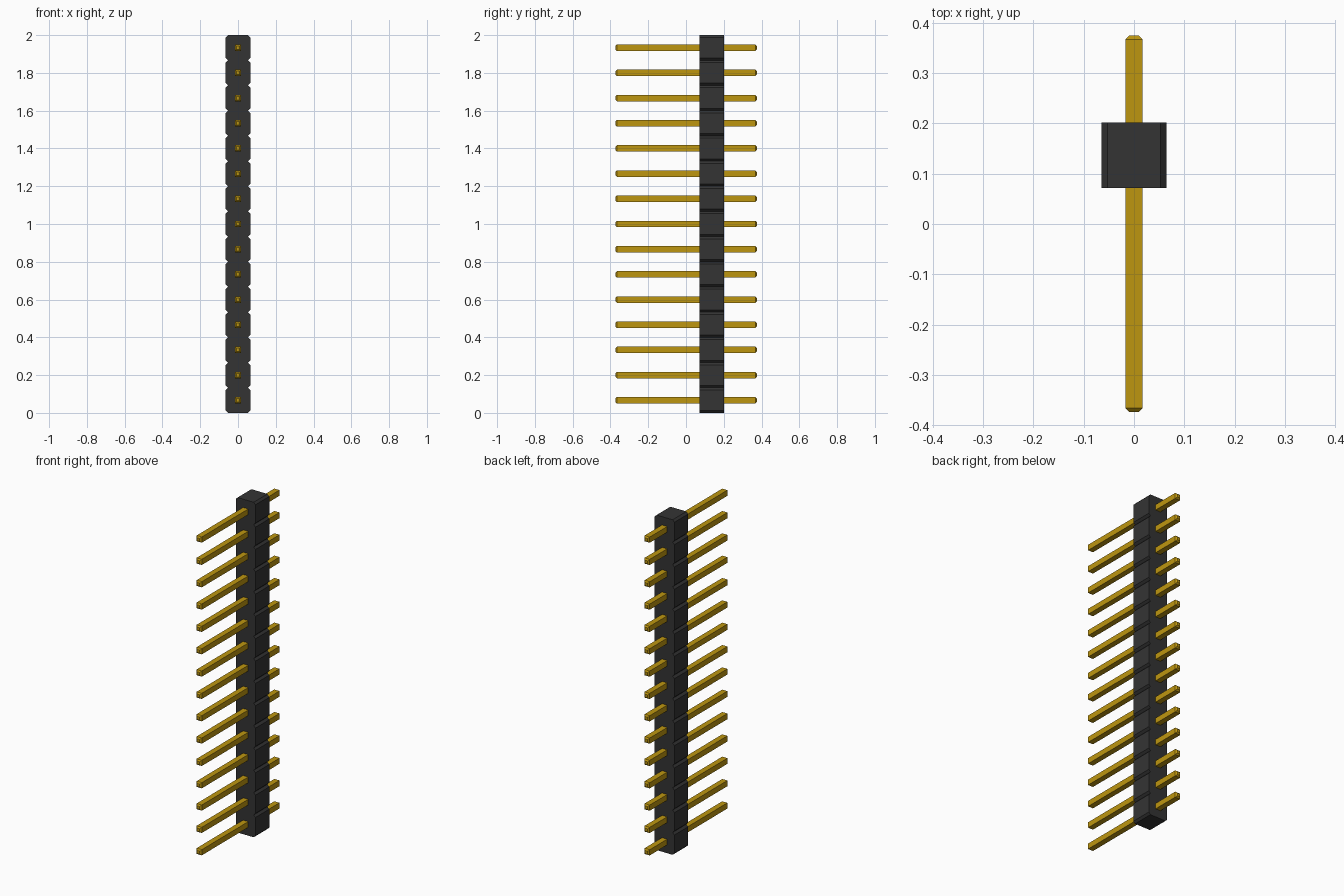
import bpy
import bmesh

cube = bpy.data.objects.get("Cube")
if cube:
    bpy.data.objects.remove(cube, do_unlink=True)

COUNT = 15
PITCH = 2.0 / COUNT


def material(name, color, roughness):
    mat = bpy.data.materials.new(name)
    mat.use_nodes = True
    mat.diffuse_color = color
    shader = mat.node_tree.nodes["Principled BSDF"]
    shader.inputs["Base Color"].default_value = color
    shader.inputs["Roughness"].default_value = roughness
    return mat


def loft(name, rings, mat):
    """Join matching rings of points with side faces and cap both ends."""
    bm = bmesh.new()
    loops = [[bm.verts.new(p) for p in ring] for ring in rings]
    for a, b in zip(loops, loops[1:]):
        for i in range(len(a)):
            j = (i + 1) % len(a)
            bm.faces.new((a[i], a[j], b[j], b[i]))
    bm.faces.new(loops[0])
    bm.faces.new(loops[-1])
    bmesh.ops.recalc_face_normals(bm, faces=bm.faces)
    mesh = bpy.data.meshes.new(name)
    bm.to_mesh(mesh)
    bm.free()
    mesh.materials.append(mat)
    obj = bpy.data.objects.new(name, mesh)
    bpy.context.collection.objects.link(obj)
    return obj


plastic = material("black plastic", (0.034, 0.034, 0.034, 1), 0.6)
gold = material("gold metal", (0.515, 0.305, 0.005, 1), 0.35)

# Housing: chamfered blocks stacked into one notched strip
half, chamfer = 0.065, 0.012
right_edge = []
for i in range(COUNT):
    low, high = i * PITCH, (i + 1) * PITCH
    if i == 0:
        right_edge.append((half - chamfer, low))
    right_edge += [(half, low + chamfer), (half, high - chamfer),
                   (half - chamfer, high)]
outline = right_edge + [(-x, z) for x, z in reversed(right_edge)]
loft("housing", [[(x, y, z) for x, z in outline] for y in (0.072, 0.202)], plastic)

# Pins: square bars with tapered tips
pin_sections = [(-0.374, 0.009), (-0.366, 0.017), (0.367, 0.017), (0.375, 0.009)]
corners = [(-1, -1), (1, -1), (1, 1), (-1, 1)]
for i in range(COUNT):
    center = (i + 0.5) * PITCH
    rings = [[(sx * r, y, center + sz * r) for sx, sz in corners]
             for y, r in pin_sections]
    loft(f"pin_{i + 1}", rings, gold)
